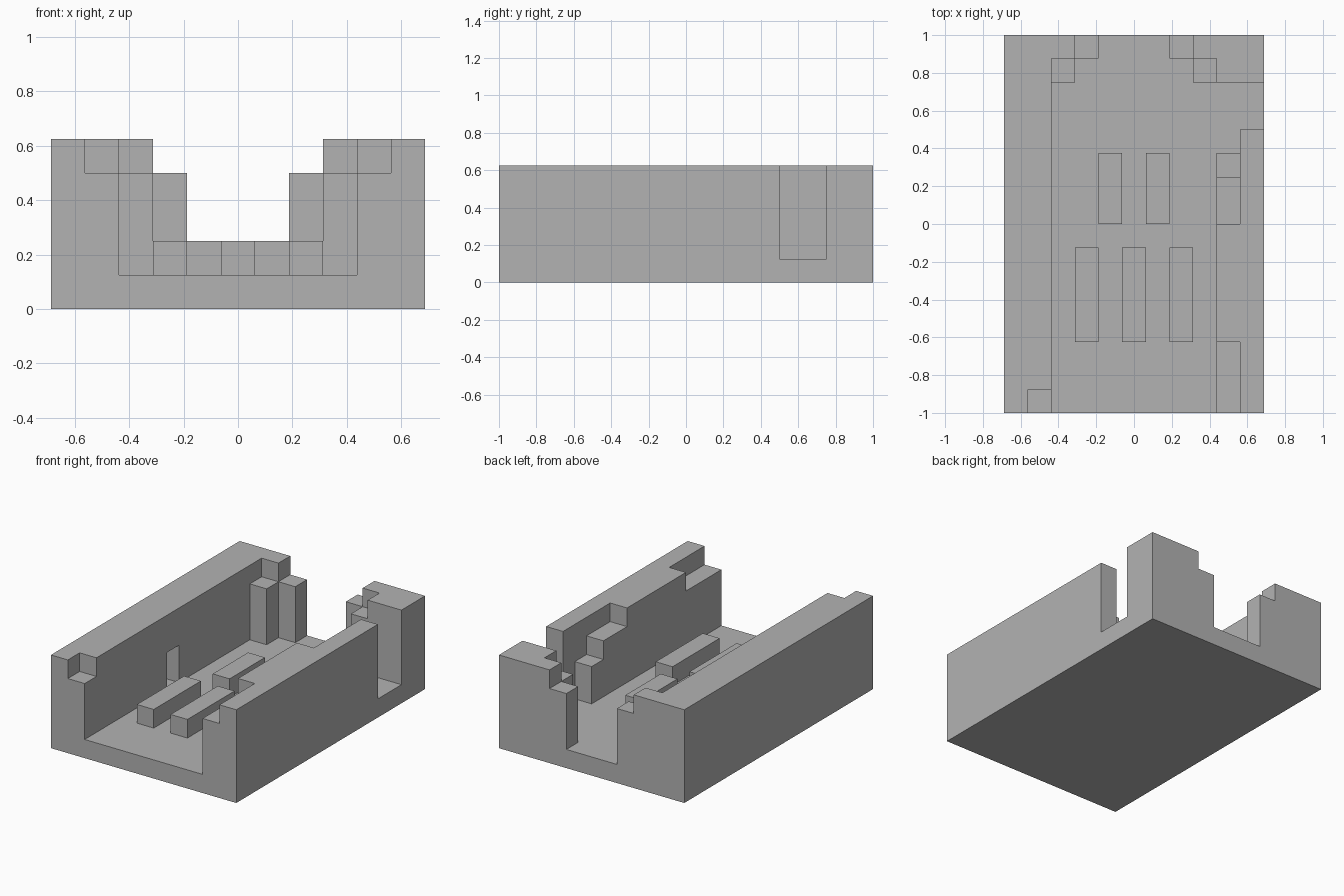
import bpy
from mathutils import Vector

if "Cube" in bpy.data.objects:
    bpy.data.objects.remove(bpy.data.objects["Cube"], do_unlink=True)

U = 0.125          # one grid step
W, L, H = 5.5, 8, 5  # half width, half length, height in steps
OUT = 1            # how far cutters run past the body

stone = bpy.data.materials.new("plain grey")
stone.use_nodes = True
stone.diffuse_color = (0.45, 0.45, 0.45, 1)
stone.node_tree.nodes["Principled BSDF"].inputs["Base Color"].default_value = (0.45, 0.45, 0.45, 1)


def box(name, x, y, z):
    """Box from (low, high) spans in grid steps."""
    bpy.ops.mesh.primitive_cube_add(size=1)
    ob = bpy.context.object
    ob.name = ob.data.name = name
    low, high = Vector((x[0], y[0], z[0])) * U, Vector((x[1], y[1], z[1])) * U
    for v in ob.data.vertices:
        v.co = [l + (c + 0.5) * (h - l) for c, l, h in zip(v.co, low, high)]
    ob.data.materials.append(stone)
    return ob


def cut(target, x, y, z):
    """Carve a box out of the target."""
    cutter = box("cutter", x, y, z)
    cutter.hide_render = True
    mod = target.modifiers.new("cut", 'BOOLEAN')
    mod.operation, mod.solver, mod.object = 'DIFFERENCE', 'EXACT', cutter
    bpy.context.view_layer.objects.active = target
    bpy.ops.object.modifier_apply(modifier=mod.name)
    bpy.data.objects.remove(cutter, do_unlink=True)


top = H + OUT
front, back = -L - OUT, L + OUT
body = box("walled_base", (-W, W), (-L, L), (0, H))

# Main channel, narrowing in steps to the rear opening
cut(body, (-3.5, 3.5), (front, 6), (1, top))
cut(body, (-2.5, 2.5), (5, 7), (1, top))
cut(body, (-1.5, 1.5), (6, back), (1, top))

# Lowered tops of the rear corner columns
cut(body, (-3.5, 3.5), (5, 7), (4, top))
cut(body, (-2.5, 2.5), (6, back), (4, top))

# Side doorway with a stepped ruin beside it
cut(body, (3, W + OUT), (4, 6), (1, top))
for y_start, z_start in ((3, 1), (2, 3), (0, 4)):
    cut(body, (3, 4.5), (y_start, 5), (z_start, top))

# Front notches on the wall tops and the inner wall niche
cut(body, (3, 4.5), (front, -5), (4, top))
cut(body, (-4.5, -3), (front, -7), (4, top))
cut(body, (-4.5, -3), (-1, 0), (1, 3))

# Floor benches in two staggered rows
for xs, span in (((-2, 0, 2), (-5, -1)), ((-1, 1), (0, 3))):
    for x in xs:
        box("floor_bench", (x - 0.5, x + 0.5), span, (1, 2))
